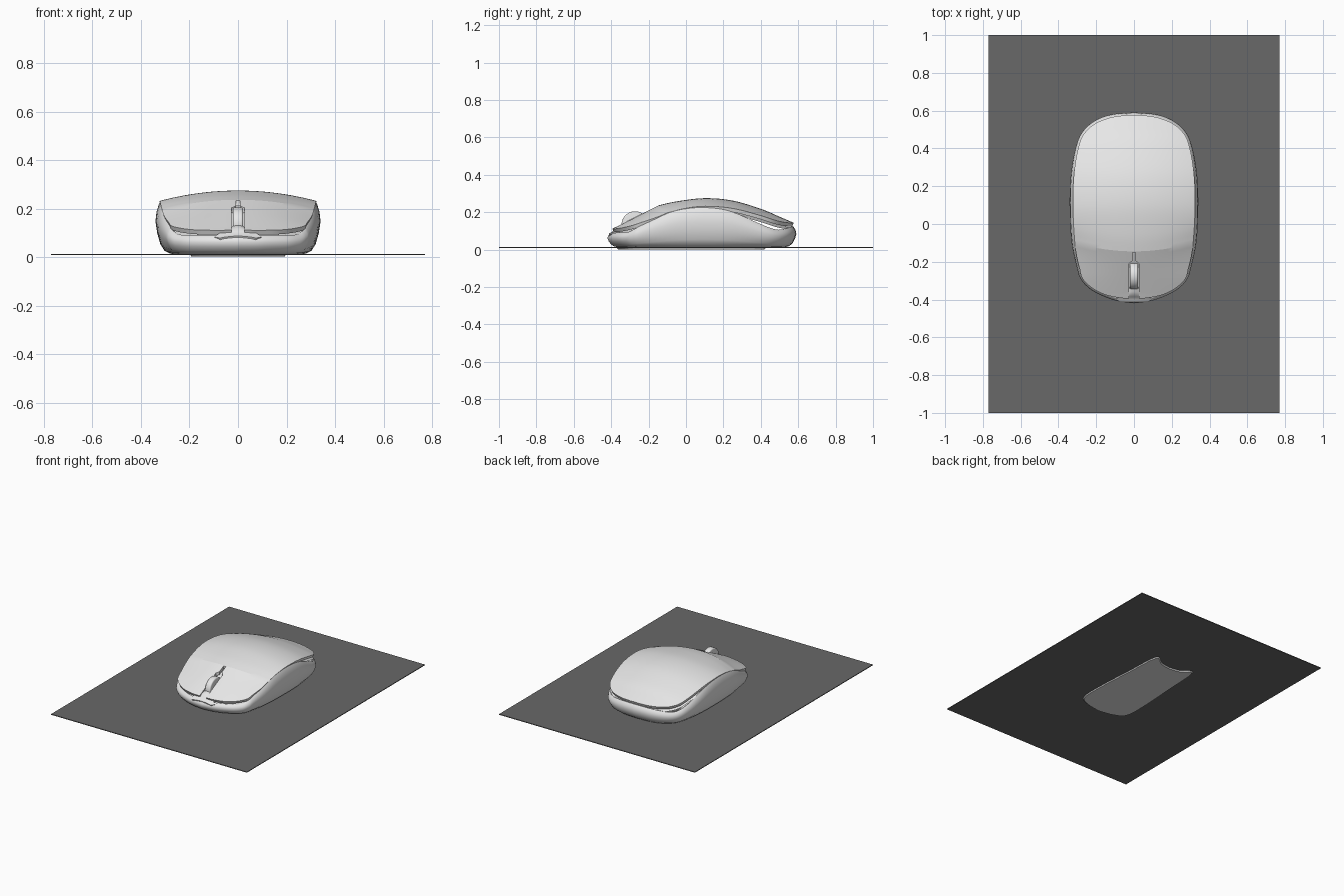
import bpy, bmesh, math
from mathutils import Vector

if "Cube" in bpy.data.objects:
    bpy.data.objects.remove(bpy.data.objects["Cube"])


def material(name, v):
    m = bpy.data.materials.new(name)
    m.diffuse_color = (v, v, v, 1)
    m.use_nodes = True
    m.node_tree.nodes["Principled BSDF"].inputs["Base Color"].default_value = m.diffuse_color
    return m


WHITE = material("white plastic", 0.8)
GREY = material("mat grey", 0.14)


def make(name, verts, faces, mat):
    bm = bmesh.new()
    vs = [bm.verts.new(v) for v in verts]
    for f in faces:
        bm.faces.new([vs[i] for i in f])
    bmesh.ops.recalc_face_normals(bm, faces=bm.faces)
    me = bpy.data.meshes.new(name)
    bm.to_mesh(me)
    bm.free()
    me.materials.append(mat)
    ob = bpy.data.objects.new(name, me)
    bpy.context.collection.objects.link(ob)
    return ob


def finish(ob, angle):
    # apply modifiers, then smooth while keeping creases
    bpy.ops.object.select_all(action='DESELECT')
    ob.select_set(True)
    bpy.context.view_layer.objects.active = ob
    for m in list(ob.modifiers):
        bpy.ops.object.modifier_apply(modifier=m.name)
    bpy.ops.object.shade_smooth_by_angle(angle=math.radians(angle))


def spline(pts, n=6):
    # smooth 2D curve through the points
    p = [Vector(q) for q in pts]
    p = [p[0]] + p + [p[-1]]
    out = []
    for i in range(1, len(p) - 2):
        a, b, c, d = p[i - 1:i + 3]
        for k in range(n):
            t = k / n
            out.append(0.5 * (2 * b + (c - a) * t + (2 * a - 5 * b + 4 * c - d) * t * t
                              + (3 * b - a - 3 * c + d) * t ** 3))
    return out + [p[-1]]


def lookup(curve, v):
    # linear read of a (key, value) curve
    if v <= curve[0][0]:
        return curve[0][1]
    for a, b in zip(curve, curve[1:]):
        if v <= b[0]:
            return a[1] + (b[1] - a[1]) * (v - a[0]) / max(b[0] - a[0], 1e-6)
    return curve[-1][1]


def grid_faces(rows, cols):
    return [(r * cols + c, r * cols + c + 1, (r + 1) * cols + c + 1, (r + 1) * cols + c)
            for r in range(rows - 1) for c in range(cols - 1)]


def prism(name, outline, z0, z1, mat, taper=1.0):
    n = len(outline)
    verts = [(x * taper, y * taper, z0) for x, y in outline] + [(x, y, z1) for x, y in outline]
    faces = [tuple(range(n)), tuple(range(n, 2 * n))]
    faces += [(i, (i + 1) % n, n + (i + 1) % n, n + i) for i in range(n)]
    return make(name, verts, faces, mat)


# Profiles along the length: crown of the cover and rim of the base
CREST = [(-0.42, 0.1), (-0.37, 0.124)] + [tuple(p) for p in spline(
    [(-0.145, 0.237), (-0.05, 0.258), (0.1, 0.275), (0.25, 0.262), (0.4, 0.218),
     (0.5, 0.176), (0.58, 0.142)])]
RIM = [tuple(p) for p in spline(
    [(-0.42, 0.09), (-0.33, 0.093), (-0.28, 0.112), (-0.13, 0.183), (-0.03, 0.214),
     (0.1, 0.225), (0.24, 0.205), (0.4, 0.138), (0.48, 0.11), (0.53, 0.108), (0.59, 0.125)])]
COVER = spline([(0.06, -0.394), (0.15, -0.375), (0.22, -0.34), (0.272, -0.29), (0.287, -0.24),
                (0.308, -0.145), (0.32, 0.0), (0.324, 0.15), (0.314, 0.3), (0.288, 0.43),
                (0.255, 0.49), (0.2, 0.535), (0.12, 0.565), (0.04, 0.576)])
WIDTH = [(p.y, p.x) for p in COVER]


# Curved sheet stretched across the cover outline
def sheet(name, drop, grow=1.0, cols=25):
    verts = []
    for p in COVER:
        for c in range(cols):
            u = 2 * c / (cols - 1) - 1
            y = p.y + 0.045 * u * u * math.exp(-((p.y + 0.145) / 0.13) ** 2)
            x = u * (lookup(WIDTH, y) if abs(p.y + 0.145) < 0.3 else p.x)
            z = lookup(CREST, p.y) - 0.042 * (x / 0.32) ** 2 - drop
            verts.append((x * grow, 0.09 + (y - 0.09) * grow, z))
    ob = make(name, verts, grid_faces(len(COVER), cols), WHITE)
    if ob.data.polygons[len(ob.data.polygons) // 2].normal.z < 0:
        ob.data.flip_normals()
    return ob


# Mouse pad
prism("mouse_mat", [(-0.77, -1), (0.77, -1), (0.77, 1), (-0.77, 1)], 0.009, 0.014, GREY)

# Lower shell: rings swept around the outline, bulging at the sides
half = spline([(0, -0.42), (0.1, -0.405), (0.2, -0.365), (0.255, -0.325), (0.285, -0.285),
               (0.3, -0.24), (0.33, -0.1), (0.34, 0.08), (0.335, 0.25), (0.31, 0.4),
               (0.275, 0.485), (0.21, 0.545), (0.12, 0.58), (0, 0.59)])
ring = half + [Vector((-p.x, p.y)) for p in half[-2:0:-1]]
n = len(ring)
normals = []
for i in range(n):
    t = (ring[(i + 1) % n] - ring[i - 1]).normalized()
    normals.append(Vector((-t.y, t.x)))
verts, faces = [], []
SECTION = [(0.085, 0.0), (0.06, 0.02), (0.038, 0.07), (0.02, 0.2), (0.007, 0.42), (0.0, 0.64),
           (0.004, 0.82), (0.014, 0.97), (0.018, 1.0), (0.024, 0.99), (0.028, 0.9), (0.05, 0.87)]
for inset, f in SECTION:
    for p, nm in zip(ring, normals):
        q = p + nm * inset
        verts.append((q.x, q.y, 0.011 + f * (lookup(RIM, p.y) - 0.011)))
for r in range(len(SECTION) - 1):
    faces += [(r * n + i, r * n + (i + 1) % n, (r + 1) * n + (i + 1) % n, (r + 1) * n + i)
              for i in range(n)]
faces.append(tuple(range(n)))
finish(make("lower_shell", verts, faces, WHITE), 40)

# Underside foot, showing below the mat
foot = spline([(0.0, -0.375), (0.12, -0.35), (0.19, -0.29), (0.195, -0.1), (0.18, 0.15),
               (0.16, 0.42), (0.08, 0.385), (0.0, 0.37)], 4)
foot = foot + [Vector((-p.x, p.y)) for p in foot[-2:0:-1]]
prism("underside_foot", foot, 0.002, 0.013, WHITE, 0.97)

# Inner deck closing the gap beneath the cover
finish(sheet("inner_deck", 0.034, 0.99), 30)

# Top cover with the wheel slot cut out
cover = sheet("top_cover", 0.0)
solid = cover.modifiers.new("thickness", 'SOLIDIFY')
solid.thickness = 0.02
solid.offset = -1
slot = prism("slot_cutter", [(-0.026, -0.5), (0.026, -0.5), (0.026, -0.21), (0.009, -0.195),
                             (0.009, -0.15), (-0.009, -0.15), (-0.009, -0.195),
                             (-0.026, -0.21)], 0.0, 0.4, WHITE)
slot.hide_render = True
cut = cover.modifiers.new("slot", 'BOOLEAN')
cut.operation = 'DIFFERENCE'
cut.solver = 'EXACT'
cut.object = slot
finish(cover, 12)
bpy.data.objects.remove(slot)

# Scroll wheel
bpy.ops.mesh.primitive_cylinder_add(vertices=48, radius=0.073, depth=0.042,
                                    location=(0, -0.272, 0.132),
                                    rotation=(0, math.pi / 2, 0))
wheel = bpy.context.object
wheel.name = "scroll_wheel"
wheel.data.materials.append(WHITE)
bev = wheel.modifiers.new("round", 'BEVEL')
bev.width = 0.008
bev.segments = 3
finish(wheel, 35)

# Flared lip rising from the front rim to the wheel
lip = [(-0.412, 0.075, 0.087), (-0.398, 0.098, 0.092), (-0.386, 0.078, 0.106),
       (-0.375, 0.045, 0.118), (-0.36, 0.029, 0.127), (-0.335, 0.024, 0.135)]
verts = [(w * (c / 4 - 1), y, z - 0.008 * (c / 4 - 1) ** 2) for y, w, z in lip for c in range(9)]
spout = make("front_lip", verts, grid_faces(len(lip), 9), WHITE)
if spout.data.polygons[0].normal.z < 0:
    spout.data.flip_normals()
th = spout.modifiers.new("thickness", 'SOLIDIFY')
th.thickness = 0.02
th.offset = -1
finish(spout, 40)
